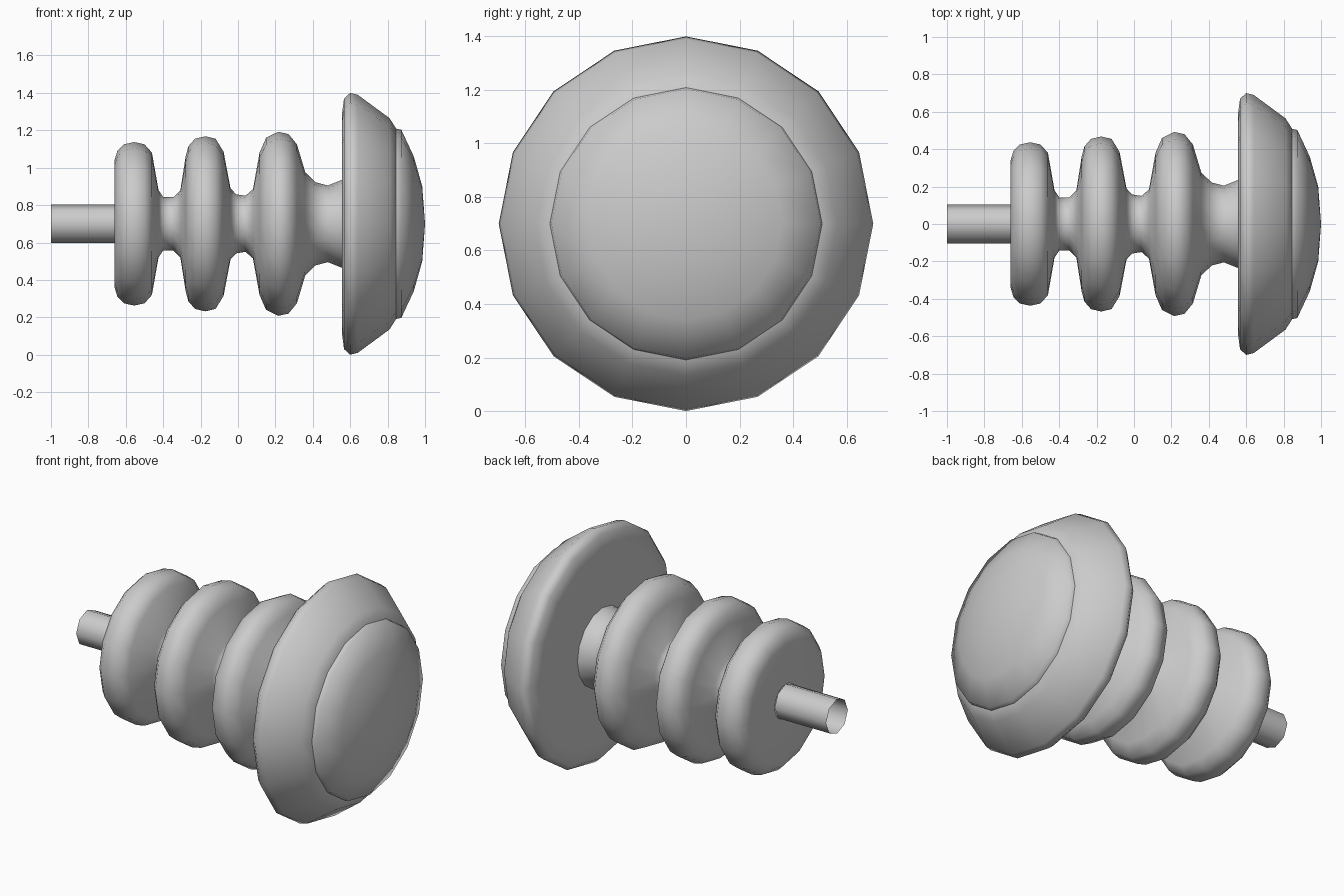
import bpy, math

if "Cube" in bpy.data.objects:
    bpy.data.objects.remove(bpy.data.objects["Cube"])

AXIS_Z = 0.70


def lathe(name, profile, sides=16, angle=40):
    """Revolve (x, radius) points round the horizontal x axis."""
    verts, rings, faces = [], [], []
    for x, r in profile:
        count = sides if r > 0 else 1
        rings.append([len(verts) + i for i in range(count)])
        for i in range(count):
            a = 2 * math.pi * i / sides
            verts.append((x, r * math.sin(a), AXIS_Z + r * math.cos(a)))
    for a, b in zip(rings, rings[1:]):
        for i in range(sides):
            j = (i + 1) % sides
            if len(b) == 1:
                faces.append((a[j], a[i], b[0]))
            else:
                faces.append((a[j], a[i], b[i], b[j]))
    mesh = bpy.data.meshes.new(name)
    mesh.from_pydata(verts, [], faces)
    mesh.update()
    obj = bpy.data.objects.new(name, mesh)
    bpy.context.collection.objects.link(obj)
    bpy.ops.object.select_all(action='DESELECT')
    obj.select_set(True)
    bpy.context.view_layer.objects.active = obj
    bpy.ops.object.shade_smooth_by_angle(angle=math.radians(angle))
    return obj


# Open-ended tube at the back
lathe("stem", [(-1.0, 0.103), (-0.66, 0.103)], sides=8, angle=50)

# Ribbed shaft: three rounded discs with narrow necks, then the wide flange
lathe("ribbed_body", [
    (-0.66, 0.103), (-0.66, 0.34), (-0.645, 0.39), (-0.61, 0.425),
    (-0.555, 0.437), (-0.50, 0.425), (-0.46, 0.38), (-0.425, 0.18),
    (-0.40, 0.143), (-0.345, 0.143), (-0.308, 0.18),
    (-0.28, 0.36), (-0.265, 0.415), (-0.23, 0.455), (-0.175, 0.468),
    (-0.12, 0.455), (-0.077, 0.385), (-0.04, 0.19), (-0.01, 0.158),
    (0.04, 0.15), (0.08, 0.185),
    (0.115, 0.38), (0.15, 0.46), (0.215, 0.492), (0.27, 0.48),
    (0.315, 0.425), (0.36, 0.275), (0.415, 0.222), (0.48, 0.205),
    (0.555, 0.235),
    (0.555, 0.58), (0.567, 0.67), (0.60, 0.70), (0.64, 0.69),
    (0.81, 0.565), (0.845, 0.51), (0.85, 0.47),
], angle=60)

# Domed front cap
lathe("front_cap", [
    (0.84, 0.51), (0.873, 0.503), (0.94, 0.36), (0.985, 0.20), (1.0, 0.0),
], angle=60)
